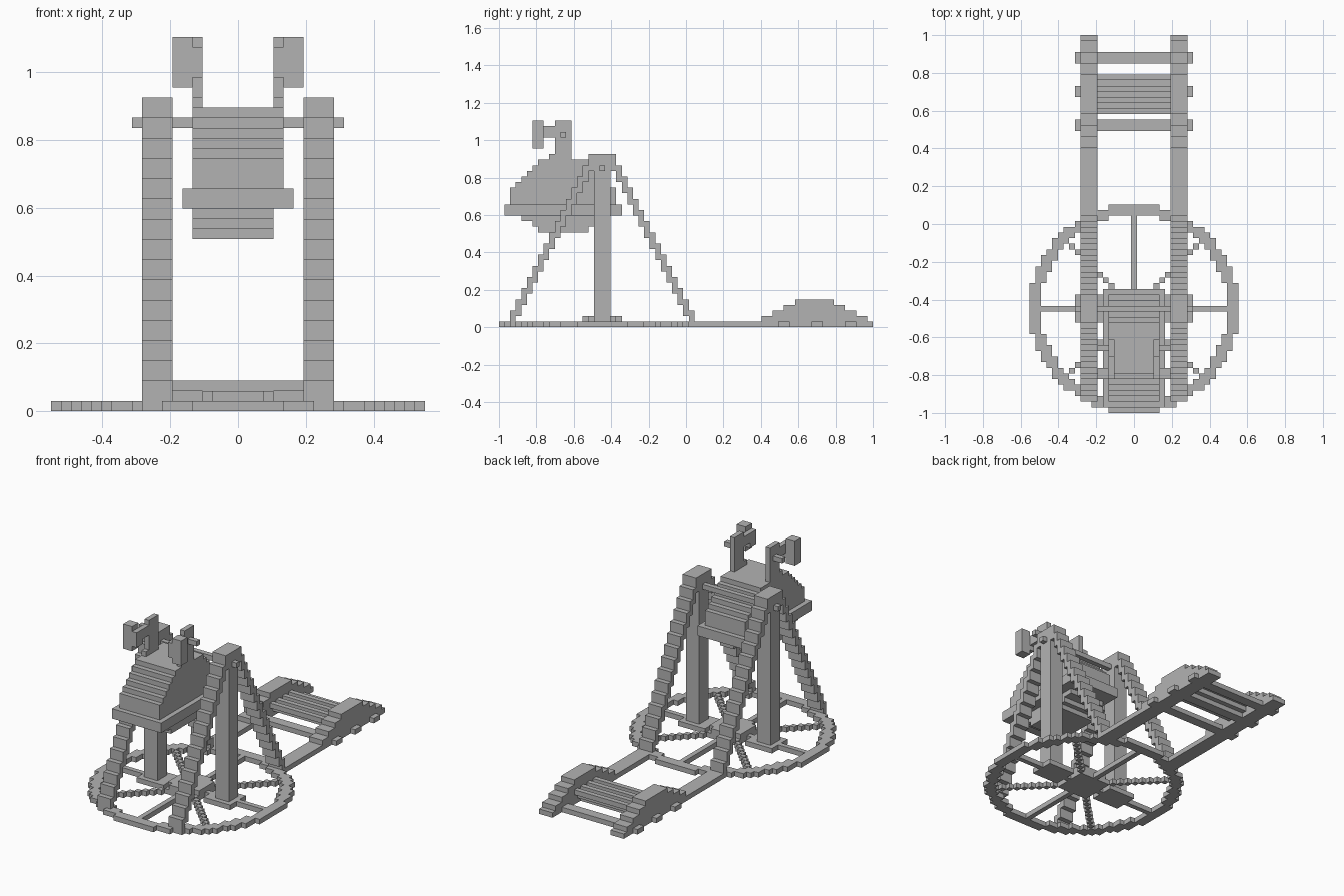
import bpy
import bmesh
from math import hypot, radians

if "Cube" in bpy.data.objects:
    bpy.data.objects.remove(bpy.data.objects["Cube"], do_unlink=True)

U = 2 / 67          # edge of one block
MID = -15           # block row of the wheel centre and axle

stone = bpy.data.materials.new("plain_grey")
stone.use_nodes = True
GREY = (0.45, 0.45, 0.45, 1)
stone.diffuse_color = GREY
stone.node_tree.nodes["Principled BSDF"].inputs["Base Color"].default_value = GREY


def box(x0, x1, y0, y1, z0, z1):
    """Blocks filling an inclusive range of x, y and z."""
    return {(x, y, z) for x in range(x0, x1 + 1)
            for y in range(y0, y1 + 1) for z in range(z0, z1 + 1)}


def flip(cells):
    return {(-x, y, z) for x, y, z in cells}


def build(name, cells):
    """Skin a set of blocks with only its outer faces."""
    bm = bmesh.new()
    verts = {}

    def vert(p):
        if p not in verts:
            verts[p] = bm.verts.new(((p[0] - 0.5) * U, (p[1] - 0.5) * U, p[2] * U))
        return verts[p]

    for cell in sorted(cells):
        for axis in range(3):
            for side in (0, 1):
                near = list(cell)
                near[axis] += 2 * side - 1
                if tuple(near) in cells:
                    continue
                a, b = (axis + 1) % 3, (axis + 2) % 3
                loop = []
                for da, db in ((0, 0), (1, 0), (1, 1), (0, 1)):
                    p = list(cell)
                    p[axis] += side
                    p[a] += da
                    p[b] += db
                    loop.append(vert(tuple(p)))
                bm.faces.new(loop if side else loop[::-1])
    bmesh.ops.dissolve_limit(bm, angle_limit=radians(1), verts=bm.verts, edges=bm.edges)
    mesh = bpy.data.meshes.new(name)
    bm.to_mesh(mesh)
    bm.free()
    mesh.materials.append(stone)
    obj = bpy.data.objects.new(name, mesh)
    bpy.context.collection.objects.link(obj)


def build_pair(name, cells):
    build("left_" + name, cells)
    build("right_" + name, flip(cells))


# Base wheel: rim, eight spokes and raised hub
wheel = set()
for i in range(-18, 19):
    for j in range(-18, 19):
        r = hypot(i, j)
        spoke = i == 0 or j == 0 or abs(i) == abs(j)
        if r < 18.5 and (r > 16.5 or spoke or r < 3.7):
            wheel.add((i, MID + j, 0))
        if r < 3.7:
            wheel.add((i, MID + j, 1))
build("base_wheel", wheel)

# Side frames: foot, post, cap and two stepped legs
build_pair("foot", box(5, 10, MID - 2, MID + 2, 0, 0))
frame = box(7, 9, MID - 1, MID + 1, 0, 27) | box(7, 9, MID - 2, MID + 2, 28, 30)
for step in range(14):
    for s in (-1, 1):
        y = MID + s * (3 + step)
        top = 28 - 2 * step
        frame |= box(7, 9, y, y, top - 2, top)
build_pair("frame", frame)
build("axle", box(-10, 10, MID, MID, 28, 28))

# Hanging body: stepped hopper, wide rim and stepped bottom
body = box(-4, 4, -31, -13, 22, 24)
for step in range(1, 6):
    body |= box(-4, 4, -31 + step, -13 - step, 24 + step, 24 + step)
for z, inset in ((19, 2), (18, 4), (17, 5)):
    body |= box(-4, 3, -31 + inset, -13 - inset, z, z)
build("body", body)
build("body_rim", box(-5, 5, -32, -12, 20, 21))

# Brackets on top of the body
bracket = box(4, 4, -23, -21, 30, 36)       # upright
bracket |= box(4, 4, -24, -21, 30, 30)      # base
bracket |= box(4, 4, -27, -24, 34, 35)      # arm
bracket |= box(5, 6, -27, -26, 32, 36)      # front block
bracket |= box(4, 4, -27, -26, 33, 35)
bracket |= box(5, 6, -22, -22, 34, 34)      # pin
build_pair("bracket", bracket)

# Track behind: rails with stepped mounds
rail = box(7, 9, 1, 33, 0, 0)
for z in range(1, 5):
    rail |= box(7, 9, 12 + 2 * z, 34 - 2 * z, z, z)
build_pair("rail", rail)

# Cross beams and slats between the rails
for n, y in enumerate((17, 23, 29)):
    build("cross_beam_%d" % n, box(-10, 10, y, y + 1, 0, 0))
slats = set()
for y in range(20, 27):
    z = 2 - y % 2
    slats |= box(-6, 6, y, y, z, z)
build("slats", slats)
